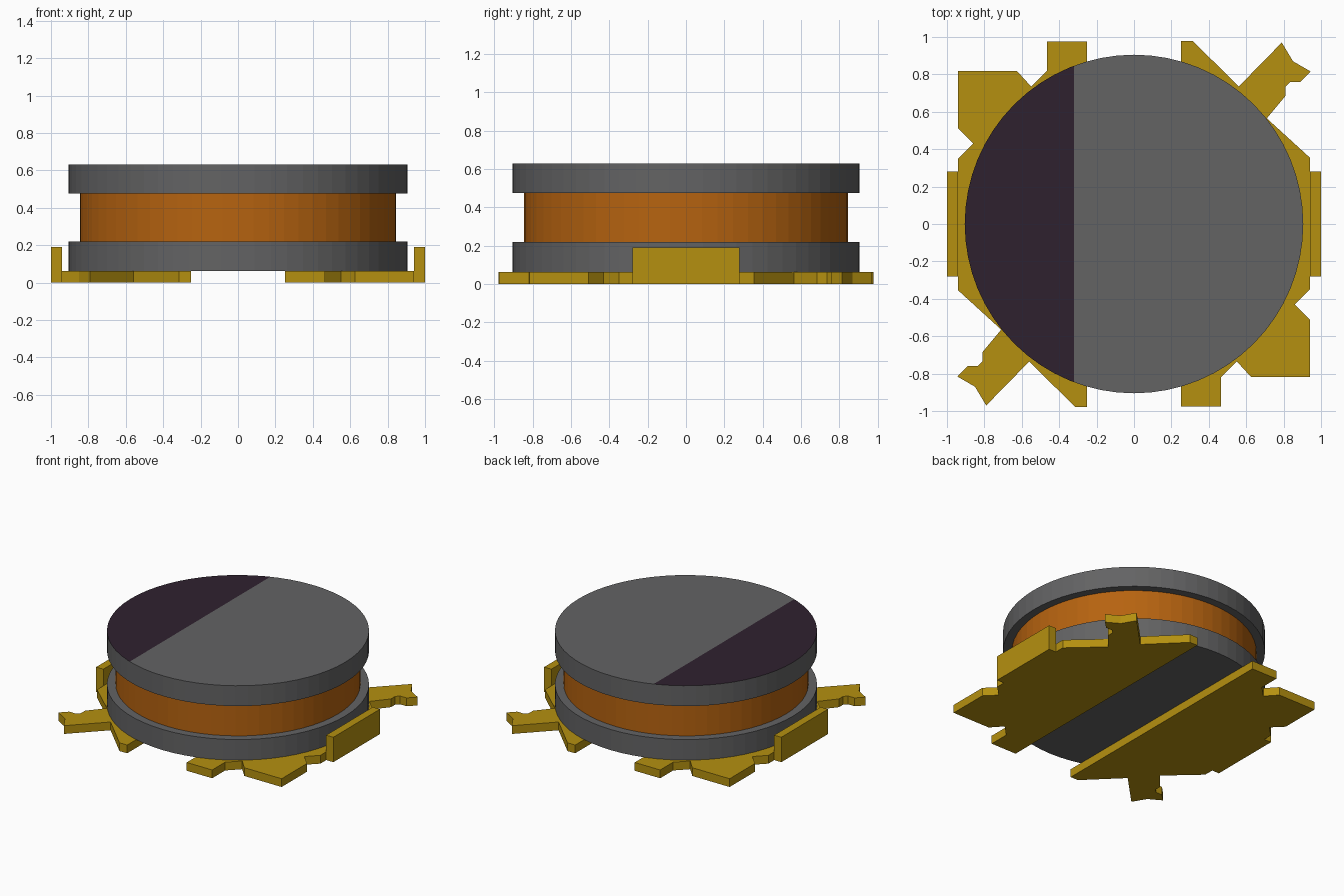
import bpy
import bmesh
from math import cos, sin, pi

cube = bpy.data.objects.get("Cube")
if cube:
    bpy.data.objects.remove(cube, do_unlink=True)


def material(name, rgb):
    m = bpy.data.materials.new(name)
    m.use_nodes = True
    m.diffuse_color = (*rgb, 1)
    m.node_tree.nodes["Principled BSDF"].inputs["Base Color"].default_value = (*rgb, 1)
    return m


grey = material("ferrite grey", (0.125, 0.125, 0.127))
copper = material("copper orange", (0.47, 0.125, 0.005))
gold = material("terminal gold", (0.46, 0.28, 0.005))
purple = material("marking purple", (0.028, 0.015, 0.028))


def prism(name, outline, z0, z1, mats, mark_x=None):
    """Extrude a flat outline; optionally paint the top beyond mark_x."""
    bm = bmesh.new()
    base = bm.faces.new([bm.verts.new((x, y, z0)) for x, y in outline])
    new = bmesh.ops.extrude_face_region(bm, geom=[base], use_keep_orig=True)
    top = [v for v in new["geom"] if isinstance(v, bmesh.types.BMVert)]
    bmesh.ops.translate(bm, verts=top, vec=(0, 0, z1 - z0))
    bmesh.ops.recalc_face_normals(bm, faces=bm.faces)
    if mark_x is not None:
        cap = [f for f in bm.faces if f.normal.z > 0.9]
        bmesh.ops.bisect_plane(bm, geom=cap + list(cap[0].edges) + list(cap[0].verts),
                               plane_co=(mark_x, 0, 0), plane_no=(1, 0, 0))
        for f in bm.faces:
            if f.normal.z > 0.9 and f.calc_center_median().x < mark_x:
                f.material_index = 1
    mesh = bpy.data.meshes.new(name)
    bm.to_mesh(mesh)
    bm.free()
    for m in mats:
        mesh.materials.append(m)
    obj = bpy.data.objects.new(name, mesh)
    bpy.context.collection.objects.link(obj)
    return obj


def circle(r, n=64):
    return [(r * cos(2 * pi * i / n), r * sin(2 * pi * i / n)) for i in range(n)]


# Spool: two flanges around a winding
prism("lower_flange", circle(0.905), 0.063, 0.22, [grey])
prism("winding", circle(0.845), 0.22, 0.475, [copper])
prism("upper_flange", circle(0.905), 0.475, 0.63, [grey, purple], mark_x=-0.32)

# Terminal plates: the second is the first turned half a turn
plate = [(0.25, -0.975), (0.465, -0.975), (0.465, -0.82), (0.55, -0.735),
         (0.625, -0.817), (0.94, -0.817), (0.94, -0.51), (0.86, -0.43),
         (0.94, -0.35), (0.94, 0.355), (0.71, 0.565), (0.81, 0.685),
         (0.81, 0.735), (0.835, 0.76), (0.89, 0.76), (0.945, 0.815),
         (0.85, 0.87), (0.79, 0.97), (0.56, 0.735), (0.315, 0.978), (0.25, 0.978)]
tab = [(0.94, -0.28), (1.0, -0.28), (1.0, 0.28), (0.94, 0.28)]
for side, s in (("left", 1), ("right", -1)):
    prism(side + "_terminal_plate", [(s * x, s * y) for x, y in plate], 0, 0.063, [gold])
    prism(side + "_terminal_tab", [(s * x, s * y) for x, y in tab], 0, 0.19, [gold])
